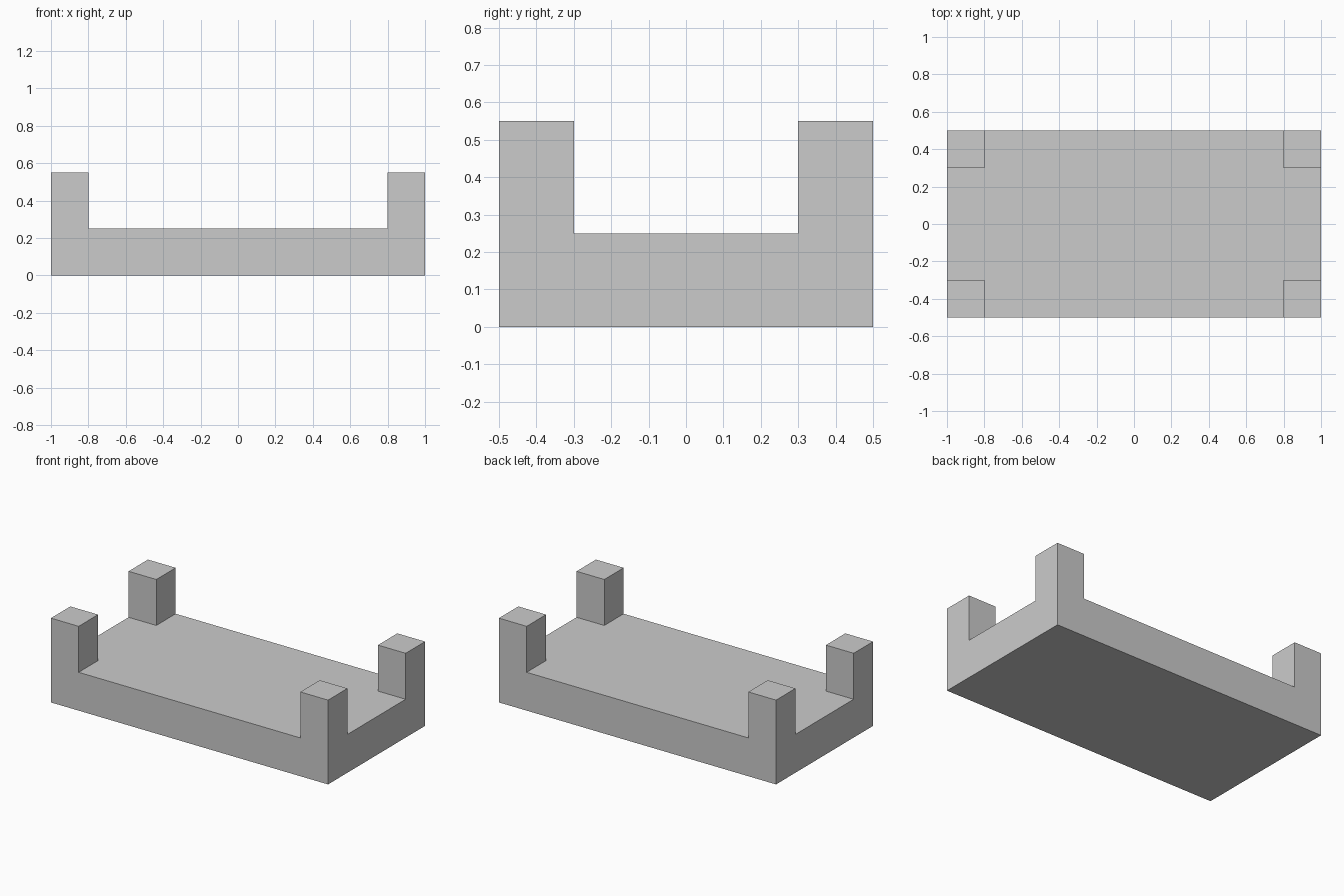
import bpy
import bmesh

cube = bpy.data.objects.get("Cube")
if cube:
    bpy.data.objects.remove(cube, do_unlink=True)

HALF_X, HALF_Y = 1.0, 0.5
SLAB_TOP, POST_TOP, POST = 0.25, 0.55, 0.2

# Plain grey material
grey = bpy.data.materials.new("light_grey")
grey.use_nodes = True
colour = (0.6, 0.6, 0.6, 1)
grey.diffuse_color = colour
grey.node_tree.nodes["Principled BSDF"].inputs["Base Color"].default_value = colour

# Base slab
bm = bmesh.new()
bmesh.ops.create_cube(bm, size=1)
for v in bm.verts:
    v.co.x *= 2 * HALF_X
    v.co.y *= 2 * HALF_Y
    v.co.z = (v.co.z + 0.5) * SLAB_TOP

# Cut lines around the corner posts
for side in (-1, 1):
    for point, normal in (((side * (HALF_X - POST), 0, 0), (1, 0, 0)),
                          ((0, side * (HALF_Y - POST), 0), (0, 1, 0))):
        bmesh.ops.bisect_plane(bm, geom=bm.verts[:] + bm.edges[:] + bm.faces[:],
                               plane_co=point, plane_no=normal)

# Raise the four corner posts out of the slab
corners = []
for f in bm.faces:
    c = f.calc_center_median()
    if f.normal.z > 0.9 and abs(c.x) > HALF_X - POST and abs(c.y) > HALF_Y - POST:
        corners.append(f)
for f in bmesh.ops.extrude_discrete_faces(bm, faces=corners)["faces"]:
    for v in f.verts:
        v.co.z = POST_TOP

# Merge flush faces into clean flat sides
bmesh.ops.remove_doubles(bm, verts=bm.verts, dist=0.0001)
bmesh.ops.recalc_face_normals(bm, faces=bm.faces)
bmesh.ops.dissolve_limit(bm, angle_limit=0.01, verts=bm.verts, edges=bm.edges)

mesh = bpy.data.meshes.new("base_with_corner_posts")
bm.to_mesh(mesh)
bm.free()
mesh.materials.append(grey)
bpy.context.collection.objects.link(bpy.data.objects.new("base_with_corner_posts", mesh))
